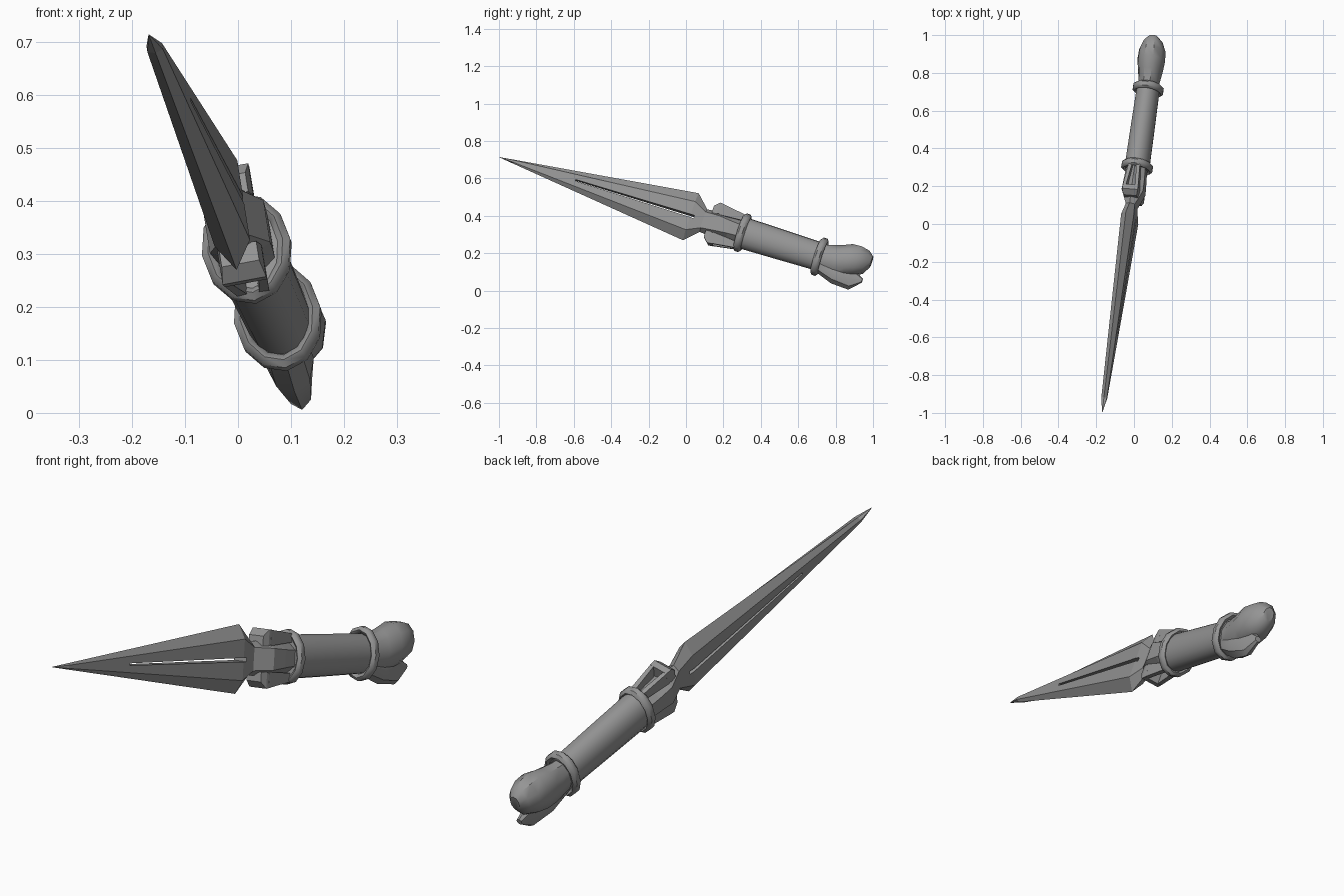
import bpy, bmesh, math
from mathutils import Vector, Matrix

if "Cube" in bpy.data.objects:
    bpy.data.objects.remove(bpy.data.objects["Cube"])

# Local frame: x = thickness, y = distance from the blade tip, z = blade width
D = Vector((0.1345, 0.946, -0.294)).normalized()
V = Vector((-0.15, 0.31, 0.94))
V = (V - D * V.dot(D)).normalized()
W = D.cross(V)
FRAME = Matrix.Translation((-0.168, -0.996, 0.713)) @ Matrix((W, D, V)).transposed().to_4x4()

steel = bpy.data.materials.new("dark grey steel")
steel.diffuse_color = (0.3, 0.3, 0.3, 1)
steel.use_nodes = True
steel.node_tree.nodes["Principled BSDF"].inputs["Base Color"].default_value = steel.diffuse_color


def loft(name, sections, smooth=None, closed=False):
    """Skin a list of equal-length point loops, capping the ends."""
    bm = bmesh.new()
    loops = [[bm.verts.new(p) for p in sec] for sec in sections]
    n = len(loops[0])
    pairs = list(zip(loops, loops[1:]))
    if closed:
        pairs.append((loops[-1], loops[0]))
    else:
        bm.faces.new(loops[0])
        bm.faces.new(loops[-1])
    for a, b in pairs:
        for i in range(n):
            j = (i + 1) % n
            bm.faces.new((a[i], a[j], b[j], b[i]))
    bmesh.ops.recalc_face_normals(bm, faces=bm.faces)
    me = bpy.data.meshes.new(name)
    bm.to_mesh(me)
    bm.free()
    me.transform(FRAME)
    me.materials.append(steel)
    ob = bpy.data.objects.new(name, me)
    bpy.context.collection.objects.link(ob)
    if smooth:
        bpy.ops.object.select_all(action='DESELECT')
        ob.select_set(True)
        bpy.context.view_layer.objects.active = ob
        bpy.ops.object.shade_smooth_by_angle(angle=math.radians(smooth))
    return ob


def hexagon(s, edge, ridge, t):
    return [(0, s, edge), (t, s, ridge), (t, s, -ridge),
            (0, s, -edge), (-t, s, -ridge), (-t, s, ridge)]


def oval(s, lo, hi, t, n=12):
    c, r = (lo + hi) / 2, (hi - lo) / 2
    return [(t * math.cos(k * math.tau / n), s, c + r * math.sin(k * math.tau / n))
            for k in range(n)]


def rect(s, x0, x1, z0, z1):
    return [(x0, s, z0), (x1, s, z0), (x1, s, z1), (x0, s, z1)]


# Blade, with a narrow slit through the middle
blade = loft("blade", [hexagon(*v) for v in (
    (0.0, 0.001, 0.0005, 0.001), (0.08, 0.011, 0.006, 0.015),
    (1.08, 0.134, 0.08, 0.034), (1.152, 0.064, 0.045, 0.024))])
cutter = loft("slit_cutter", [rect(0.43, -0.2, 0.2, -0.004, 0.004),
                              rect(1.10, -0.2, 0.2, -0.008, 0.008)])
cutter.hide_render = True
cutter.hide_viewport = True
cut = blade.modifiers.new("slit", 'BOOLEAN')
cut.operation = 'DIFFERENCE'
cut.solver = 'EXACT'
cut.object = cutter

# Faceted hub joining blade and grip
loft("hub", [hexagon(*v) for v in (
    (1.15, 0.064, 0.045, 0.024), (1.23, 0.072, 0.042, 0.058),
    (1.30, 0.075, 0.035, 0.055), (1.37, 0.07, 0.03, 0.05))])

# Open claws above and below the hub: a cap and two struts each
for label, m in (("upper", 1), ("lower", -1)):
    loft(label + "_claw_cap", [rect(1.185, -0.036, 0.036, m * 0.05, m * 0.088),
                               rect(1.212, -0.042, 0.042, m * 0.05, m * 0.114),
                               rect(1.238, -0.041, 0.041, m * 0.06, m * 0.111)])
    for side, k in (("left", -1), ("right", 1)):
        loft(f"{label}_claw_{side}_strut", [
            rect(1.225, k * 0.026, k * 0.042, m * 0.05, m * 0.112),
            rect(1.37, k * 0.010, k * 0.030, m * 0.06, m * 0.092)])

# Grip
loft("grip", [oval(1.36, -0.086, 0.086, 0.066, 16),
              oval(1.59, -0.082, 0.082, 0.064, 16),
              oval(1.82, -0.077, 0.077, 0.061, 16)], smooth=40)


# Collars at both ends of the grip
def collar(name, s, rx, rz, n=12, k=6):
    secs = []
    for i in range(n):
        a = i * math.tau / n
        sec = []
        for j in range(k):
            b = (j + 0.5) * math.tau / k
            g = 0.015 * math.cos(b)
            sec.append(((rx + g) * math.cos(a), s + 0.021 * math.sin(b),
                        (rz + g) * math.sin(a)))
        secs.append(sec)
    loft(name, secs, smooth=50, closed=True)


collar("front_collar", 1.372, 0.072, 0.094)
collar("rear_collar", 1.807, 0.070, 0.093)

# Pommel: rounded head with a wedge-shaped jaw underneath
loft("pommel_head", [oval(*v, 10) for v in (
    (1.80, -0.07, 0.07, 0.055), (1.84, -0.075, 0.077, 0.056),
    (1.90, -0.078, 0.095, 0.066), (1.96, -0.065, 0.12, 0.075),
    (2.01, -0.045, 0.122, 0.071), (2.055, -0.02, 0.112, 0.052),
    (2.082, 0.025, 0.088, 0.024))], smooth=40)
loft("pommel_jaw", [oval(*v, 8) for v in (
    (1.80, -0.08, 0.0, 0.045), (1.91, -0.119, 0.0, 0.046),
    (2.01, -0.124, -0.01, 0.028), (2.066, -0.068, -0.044, 0.014))], smooth=40)
